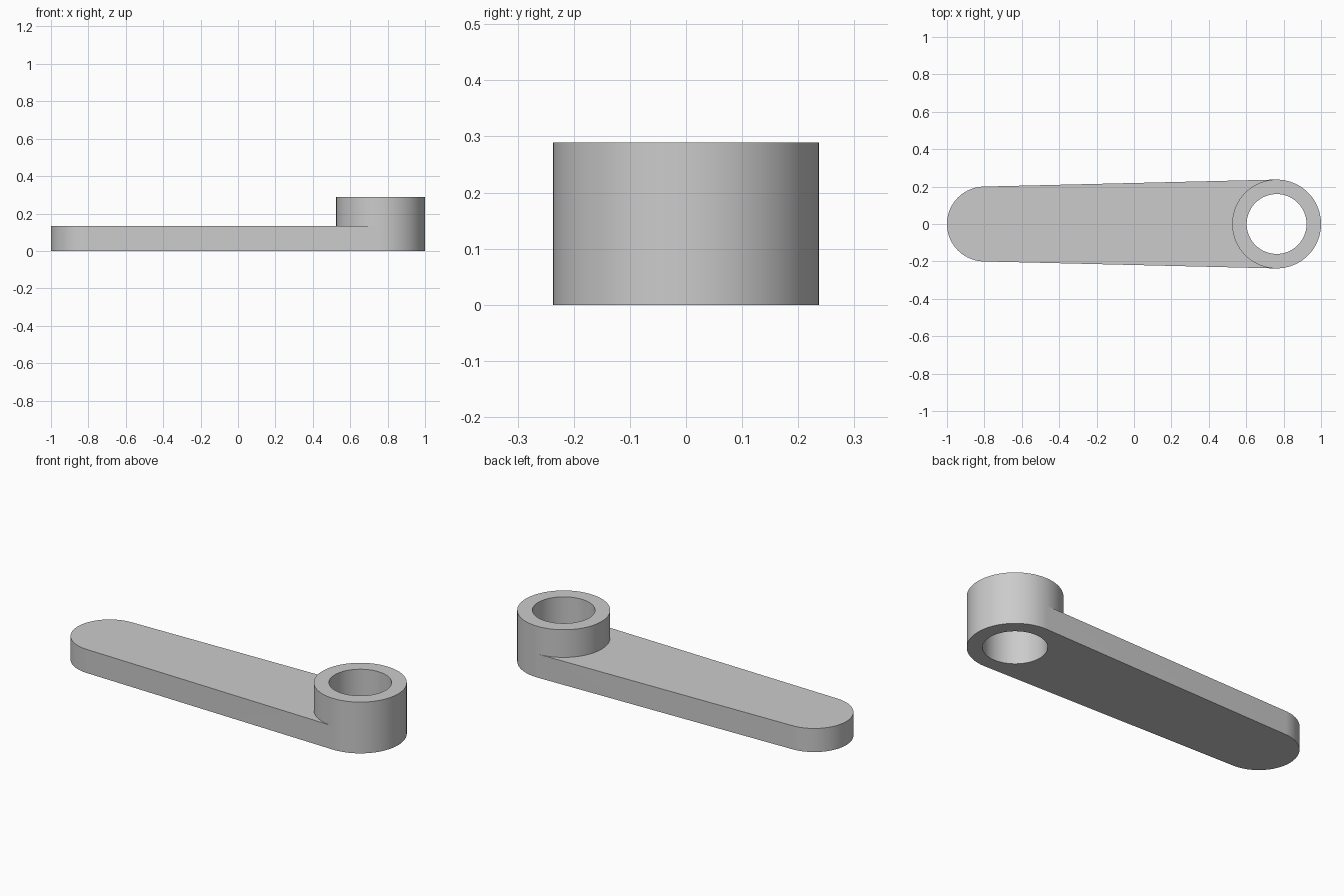
import bpy, bmesh
from math import acos, cos, sin, pi, radians

if "Cube" in bpy.data.objects:
    bpy.data.objects.remove(bpy.data.objects["Cube"])

TAIL_X, TAIL_R = -0.80, 0.20
BOSS_X, BOSS_R, HOLE_R = 0.7625, 0.2375, 0.16
ARM_H, BOSS_H = 0.133, 0.289
N = 48  # segments per half circle

# angle at which the straight sides touch both round ends
touch = acos((TAIL_R - BOSS_R) / (BOSS_X - TAIL_X))
left = [touch + (2 * pi - 2 * touch) * i / N for i in range(N + 1)]
right = [-touch + 2 * touch * i / N for i in range(1, N)]
full = left + right  # first N spans face the arm

bm = bmesh.new()


def ring(cx, r, z, angles):
    return [bm.verts.new((cx + r * cos(a), r * sin(a), z)) for a in angles]


def strip(a, b, spans):
    for i in spans:
        j = (i + 1) % len(a)
        bm.faces.new((a[i], a[j], b[j], b[i]))


# rings of the boss, its bore and the rounded tail
outer = [ring(BOSS_X, BOSS_R, z, full) for z in (0, ARM_H, BOSS_H)]
bore = [ring(BOSS_X, HOLE_R, z, full) for z in (0, BOSS_H)]
tail = [ring(TAIL_X, TAIL_R, z, left) for z in (0, ARM_H)]
everywhere = range(len(full))

# boss: wall (open where the arm joins), rims and bore
strip(outer[0], outer[1], range(N, len(full)))
strip(outer[1], outer[2], everywhere)
strip(outer[0], bore[0], everywhere)
strip(outer[2], bore[1], everywhere)
strip(bore[0], bore[1], everywhere)

# arm: rounded end, top, bottom and the two straight sides
strip(tail[0], tail[1], range(N))
for k in (0, 1):
    strip(tail[k], outer[k][:N + 1], range(N))
for i in (0, N):
    bm.faces.new((tail[0][i], tail[1][i], outer[1][i], outer[0][i]))

bmesh.ops.recalc_face_normals(bm, faces=bm.faces)
mesh = bpy.data.meshes.new("lever_arm")
bm.to_mesh(mesh)
bm.free()
lever = bpy.data.objects.new("lever_arm", mesh)
bpy.context.collection.objects.link(lever)
bpy.context.view_layer.objects.active = lever
lever.select_set(True)
bpy.ops.object.shade_smooth_by_angle(angle=radians(30))
